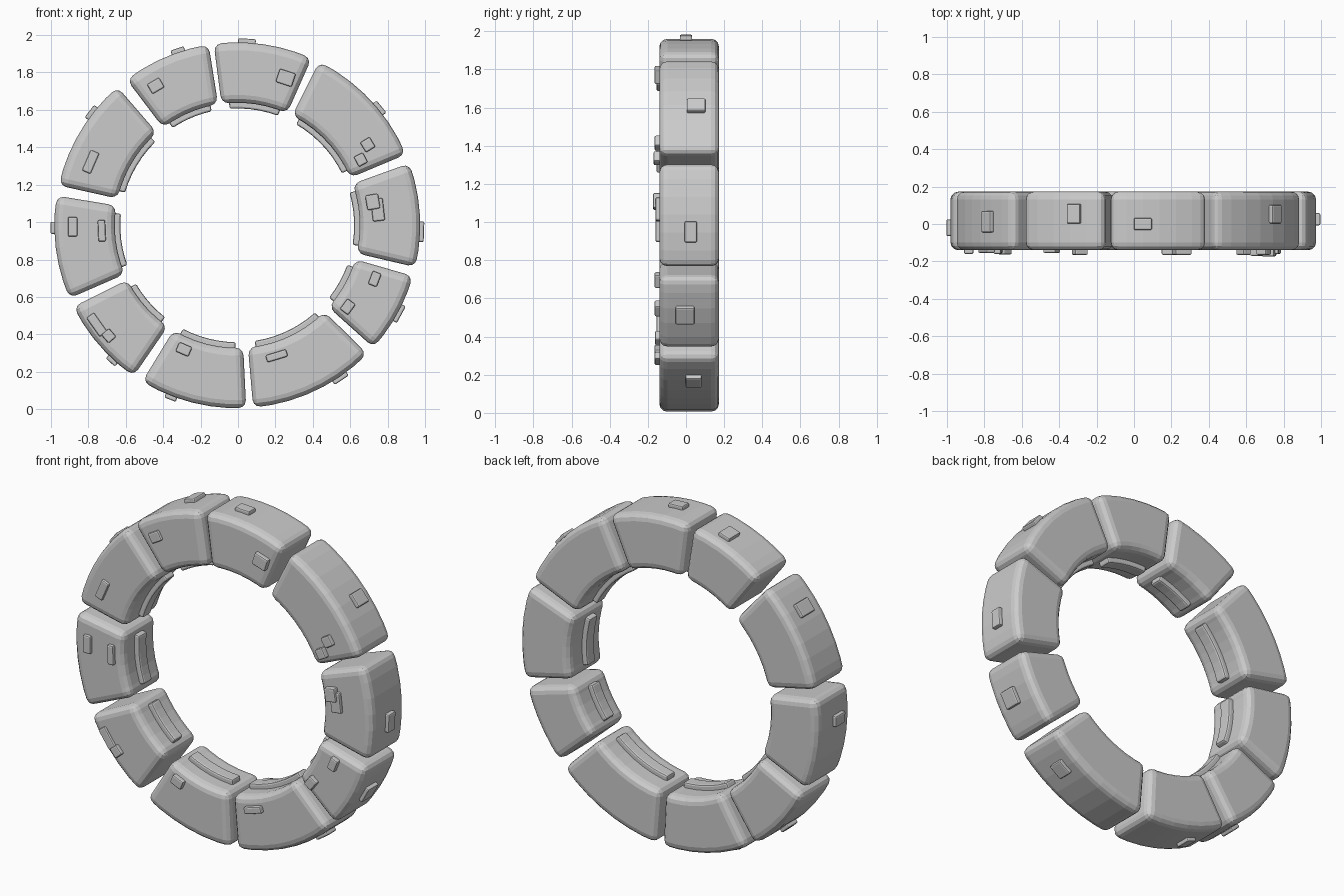
import bpy, bmesh
from math import radians, cos, sin, ceil

if "Cube" in bpy.data.objects:
    bpy.data.objects.remove(bpy.data.objects["Cube"])

CX, CZ = -0.004, 0.983        # ring centre in the xz plane
R_OUT, R_IN = 0.978, 0.655    # stone radii
Y0, Y1 = -0.14, 0.173         # stone front and back


def polar(r, deg, y):
    a = radians(deg)
    return (CX + r * cos(a), y, CZ + r * sin(a))


def arc_block(name, a0, a1, r0, r1, y0, y1, step, bevel, segs):
    """Curved block swept around the ring centre, with rounded edges."""
    n = max(1, ceil((a1 - a0) / step))
    bm = bmesh.new()
    rows = []
    for i in range(n + 1):
        a = a0 + (a1 - a0) * i / n
        rows.append([bm.verts.new(polar(r, a, y))
                     for r, y in ((r0, y0), (r1, y0), (r1, y1), (r0, y1))])
    for p, q in zip(rows, rows[1:]):
        for k in range(4):
            m = (k + 1) % 4
            bm.faces.new((p[k], p[m], q[m], q[k]))
    bm.faces.new(rows[0][::-1])
    bm.faces.new(rows[-1])
    bmesh.ops.recalc_face_normals(bm, faces=bm.faces)
    me = bpy.data.meshes.new(name)
    bm.to_mesh(me)
    bm.free()
    ob = bpy.data.objects.new(name, me)
    bpy.context.collection.objects.link(ob)
    mod = ob.modifiers.new("rounded", 'BEVEL')
    mod.width, mod.segments = bevel, segs
    mod.limit_method, mod.angle_limit = 'ANGLE', radians(40)
    return ob


def stud(name, r, deg, y, rad, tan, dep):
    """Small chip aligned with the ring at a given radius and angle."""
    bpy.ops.mesh.primitive_cube_add(size=1, location=polar(r, deg, y),
                                    rotation=(0, -radians(deg), 0))
    ob = bpy.context.object
    ob.name = name
    ob.scale = (rad, dep, tan)
    bpy.ops.object.transform_apply(location=False, rotation=False, scale=True)
    mod = ob.modifiers.new("rounded", 'BEVEL')
    mod.width, mod.segments = 0.008, 2


# Stones with their inner rim strips: start and end angle
stones = [(66, 97.4), (22.8, 63.4), (-13.2, 19.8), (-41.9, -16.1), (-85, -44.7),
          (238.7, 272.8), (206.4, 235.5), (170.7, 203.5), (130.9, 167.4), (99, 127.2)]
for i, (a, b) in enumerate(stones):
    arc_block(f"stone_{i}", a, b, R_IN, R_OUT, Y0, Y1, 6, 0.042, 3)
    arc_block(f"inner_strip_{i}", a + 3.6, b - 3.6, 0.625, 0.69, -0.03, 0.045, 5, 0.01, 2)

# Outer chips: angle, y, tangential size, depth
outer = [(87, 0, .095, .065), (108.8, .055, .075, .105), (142.3, .013, .083, .115),
         (180.8, -.02, .065, .09), (227.2, 0, .065, .09), (248.9, .01, .065, .09),
         (-56, .04, .09, .085), (-28.6, -.005, .1, .1), (-2, .025, .11, .065),
         (39.5, .053, .083, .098)]
for i, (a, y, t, d) in enumerate(outer):
    stud(f"outer_chip_{i}", 0.968, a, y, 0.062, t, d)

# Front chips: radius, angle, radial size, tangential size, front y
front = [(.83, 71.8, .075, .09, -.165), (.82, 31.7, .06, .062, -.165),
         (.748, 28, .055, .06, -.17), (.735, 9.8, .07, .08, -.173),
         (.756, 6.3, .065, .12, -.16), (.789, -21.3, .05, .075, -.165),
         (.734, -36.4, .055, .07, -.165), (.729, -73.2, .04, .115, -.165),
         (.722, 246.7, .055, .075, -.165), (.92, 215.3, .05, .125, -.155),
         (.906, 220.7, .055, .06, -.162), (.88, 180.5, .05, .105, -.16),
         (.725, 182.3, .04, .115, -.16), (.854, 156.6, .05, .12, -.155),
         (.864, 120.3, .06, .075, -.155)]
for i, (r, a, rad, t, y) in enumerate(front):
    stud(f"front_chip_{i}", r, a, y + 0.03, rad, t, 0.06)
